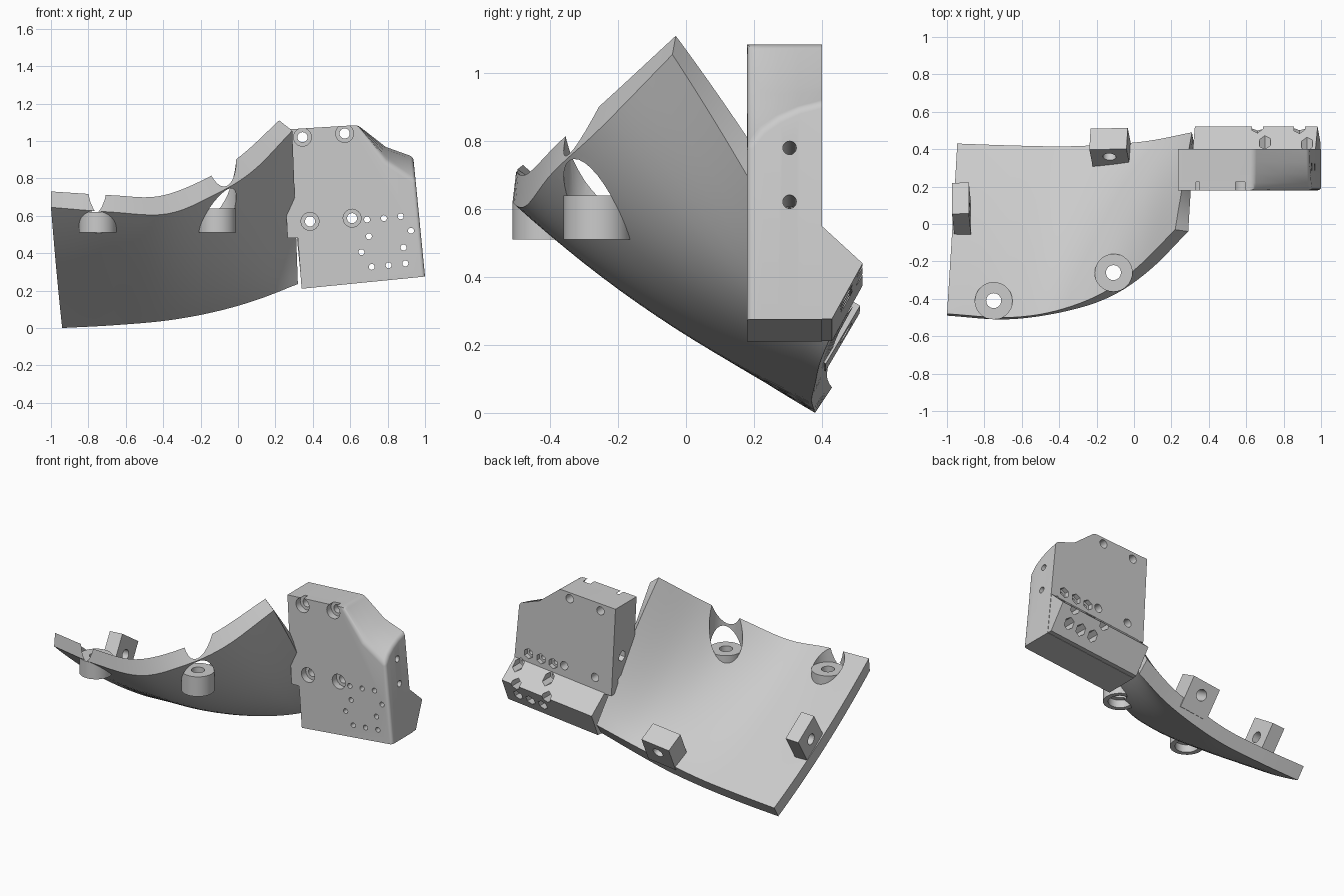
import bpy, bmesh, math
from mathutils import Vector, Matrix

cube = bpy.data.objects.get("Cube")
if cube:
    bpy.data.objects.remove(cube, do_unlink=True)

grey = bpy.data.materials.new("light grey")
grey.use_nodes = True
grey.diffuse_color = (0.6, 0.6, 0.6, 1)
grey.node_tree.nodes["Principled BSDF"].inputs["Base Color"].default_value = (0.6, 0.6, 0.6, 1)


def make(name, bm):
    bmesh.ops.recalc_face_normals(bm, faces=bm.faces)
    mesh = bpy.data.meshes.new(name)
    bm.to_mesh(mesh)
    bm.free()
    mesh.materials.append(grey)
    ob = bpy.data.objects.new(name, mesh)
    bpy.context.collection.objects.link(ob)
    return ob


def rod(bm, start, end, r, sides=32):
    """Cylinder from start to end."""
    a, b = Vector(start), Vector(end)
    turn = (b - a).to_track_quat('Z', 'Y').to_matrix().to_4x4()
    bmesh.ops.create_cone(bm, cap_ends=True, segments=sides, radius1=r, radius2=r,
                          depth=(b - a).length, matrix=Matrix.Translation((a + b) / 2) @ turn)


def combine(ob, other, operation):
    """Apply a boolean and discard the second object."""
    mod = ob.modifiers.new("boolean", 'BOOLEAN')
    mod.object, mod.operation, mod.solver, mod.use_self = other, operation, 'EXACT', True
    bpy.context.view_layer.objects.active = ob
    bpy.ops.object.modifier_apply(modifier=mod.name)
    bpy.data.objects.remove(other, do_unlink=True)


def drill(ob, rods):
    bm = bmesh.new()
    for args in rods:
        rod(bm, *args)
    cutter = make("cutter", bm)
    cutter.hide_render = True
    combine(ob, cutter, 'DIFFERENCE')


def smooth(ob, angle=30):
    bpy.ops.object.select_all(action='DESELECT')
    ob.select_set(True)
    bpy.context.view_layer.objects.active = ob
    bpy.ops.object.shade_smooth_by_angle(angle=math.radians(angle))


def spline(points, t):
    """Smooth curve through points, t from 0 to 1."""
    n = len(points) - 1
    i = min(int(t * n), n - 1)
    f = t * n - i
    p1, p2 = Vector(points[i]), Vector(points[i + 1])
    p0 = Vector(points[i - 1]) if i else 2 * p1 - p2
    p3 = Vector(points[i + 2]) if i + 2 <= n else 2 * p2 - p1
    return p1 + f / 2 * (p2 - p0 + f * (2 * p0 - 5 * p1 + 4 * p2 - p3 + f * (3 * (p1 - p2) + p3 - p0)))


def ring_faces(bm, a, b):
    """Quads between two closed rings of vertices."""
    for k in range(len(a)):
        m = (k + 1) % len(a)
        bm.faces.new((a[k], a[m], b[m], b[k]))


# Curved shell: outer and inner skins, each bowed between an upper and a lower edge
outer_top = [(-1, -.49, .645), (-.68, -.51, .62), (-.38, -.47, .61), (-.13, -.39, .71), (.08, -.25, .84), (.29, -.04, 1.055)]
outer_low = [(-.94, .38, 0), (-.66, .375, .015), (-.38, .37, .04), (-.13, .38, .085), (.1, .395, .15), (.32, .43, .235)]
inner_top = [(-1, -.48, .73), (-.68, -.5, .71), (-.42, -.465, .705), (-.17, -.37, .8), (.02, -.23, .925), (.22, -.03, 1.11)]
inner_low = [(-.945, .43, .075), (-.66, .42, .09), (-.38, .415, .115), (-.14, .425, .165), (.08, .445, .225), (.31, .49, .31)]
bows = [(b, 0) for b in (.03, .035, .045, .052, .032, -.015)]
cols, rows = 30, 16


def skin_row(bm, top, low, t):
    a, b = spline(top, t), spline(low, t)
    bow = Vector((0, -.57, -.82)) * spline(bows, t).x * 4
    return [bm.verts.new(a.lerp(b, v) + bow * v * (1 - v)) for v in (j / rows for j in range(rows + 1))]


bm = bmesh.new()
rings = [skin_row(bm, outer_top, outer_low, i / cols) + skin_row(bm, inner_top, inner_low, i / cols)[::-1]
         for i in range(cols + 1)]
for a, b in zip(rings, rings[1:]):
    ring_faces(bm, a, b)
for ring in (rings[0], rings[-1]):
    for j in range(rows):
        bm.faces.new((ring[j], ring[j + 1], ring[-2 - j], ring[-1 - j]))
shell = make("curved_shell", bm)

# Screw bosses that poke through the shell
bosses = [("left_boss", -.11, -.26, .64), ("right_boss", -.75, -.41, .62)]
drill(shell, [((x, y, top), (x, y, 1.3), .1) for _, x, y, top in bosses]
      + [((x, y, .3), (x, y, .8), .04) for _, x, y, top in bosses])
smooth(shell)
for name, x, y, top in bosses:
    bm = bmesh.new()
    rod(bm, (x, y, .51), (x, y, top), .1)
    boss = make(name, bm)
    drill(boss, [((x, y, .4), (x, y, .8), .04), ((x, y, .45), (x, y, .56), .07)])
    smooth(boss)


# Drilled mounting lugs standing on the inner face of the shell
def lug(name, base, along, up, width, thick, height):
    along, up = Vector(along).normalized(), Vector(up).normalized()
    through = up.cross(along).normalized()
    along = through.cross(up)
    frame = Matrix((along, through, up)).transposed().to_4x4()
    centre = Vector(base) + up * (height / 2 - .02)
    bm = bmesh.new()
    bmesh.ops.create_cube(bm, size=1, matrix=Matrix.Translation(centre) @ frame
                          @ Matrix.Diagonal((width, thick, height + .04, 1)))
    ob = make(name, bm)
    hole = Vector(base) + up * height * .5
    drill(ob, [(hole - through * .3, hole + through * .3, .035)])
    smooth(ob)


lug("back_lug", (-.12, .375, .2), (1, 0, .1), (-.1, .5, .85), .2, .13, .16)
lug("side_lug", (-.915, .015, .31), (0, .83, -.56), (-.06, .56, .83), .2, .09, .22)

# Housing: side outline whose sloping shoulder dips towards the front
outline = [(.235, 1.06), (.265, .48), (.32, .48), (.34, .21), (1, .275), (.937, .915), (.79, .968), (.64, 1.085)]
bm = bmesh.new()
rings = []
for y, dip in ((.18, .13), (.22, .08), (.27, .045), (.33, .018), (.4, 0)):
    weight = {5: 1, 6: .6}
    rings.append([bm.verts.new((x + dip * .1 * (k == 5), y, z - dip * weight.get(k, 0)))
                  for k, (x, z) in enumerate(outline)])
for a, b in zip(rings, rings[1:]):
    ring_faces(bm, a, b)
bm.faces.new(rings[0])
bm.faces.new(rings[-1][::-1])
bmesh.ops.recalc_face_normals(bm, faces=bm.faces)
# Round the front edge of the shoulder and the outer corners
pairs = [(rings[0][k], rings[0][k + 1]) for k in (4, 5, 6)]
pairs += [(a[k], b[k]) for a, b in zip(rings, rings[1:]) for k in (5, 7)]
bmesh.ops.bevel(bm, geom=[bm.edges.get(p) for p in pairs], offset=.018, segments=4,
                profile=.5, affect='EDGES', clamp_overlap=True)
housing = make("housing", bm)

# Wedge along the lower back of the housing
bm = bmesh.new()
section = [(.3, .277), (.43, .277), (.52, .44), (.4, .55), (.3, .55)]
ends = [[bm.verts.new((x0 - (z - .275) * .1, y, z - drop)) for y, z in section]
        for x0, drop in ((.342, .065), (.998, 0))]
bm.faces.new(ends[0])
bm.faces.new(ends[1][::-1])
ring_faces(bm, *ends)
combine(housing, make("wedge", bm), 'UNION')

# Screw holes, pin holes with hexagonal nut pockets, and long side holes
screws = [(.345, 1.02), (.57, 1.04), (.385, .57), (.61, .587)]
pins = [(.69, .58), (.78, .587), (.87, .597), (.7, .49), (.925, .52),
        (.885, .43), (.66, .405), (.715, .327), (.805, .335), (.895, .345)]
drill(housing, [((x, .1, z), (x, .7, z), .027, 24) for x, z in screws]
      + [((x, .1, z), (x, .225, z), .048, 24) for x, z in screws]
      + [((x, .1, z), (x, .7, z), .016, 16) for x, z in pins]
      + [((x, .37, z), (x, .7, z), .034, 6) for x, z in pins]
      + [((.1, .305, z - .085), (1.1, .305, z + .015), .02, 20) for z in (.62, .78)]
      + [((.1, .305, z - .085), (.3, .305, z - .065), .035, 6) for z in (.62, .78)])
smooth(housing)
